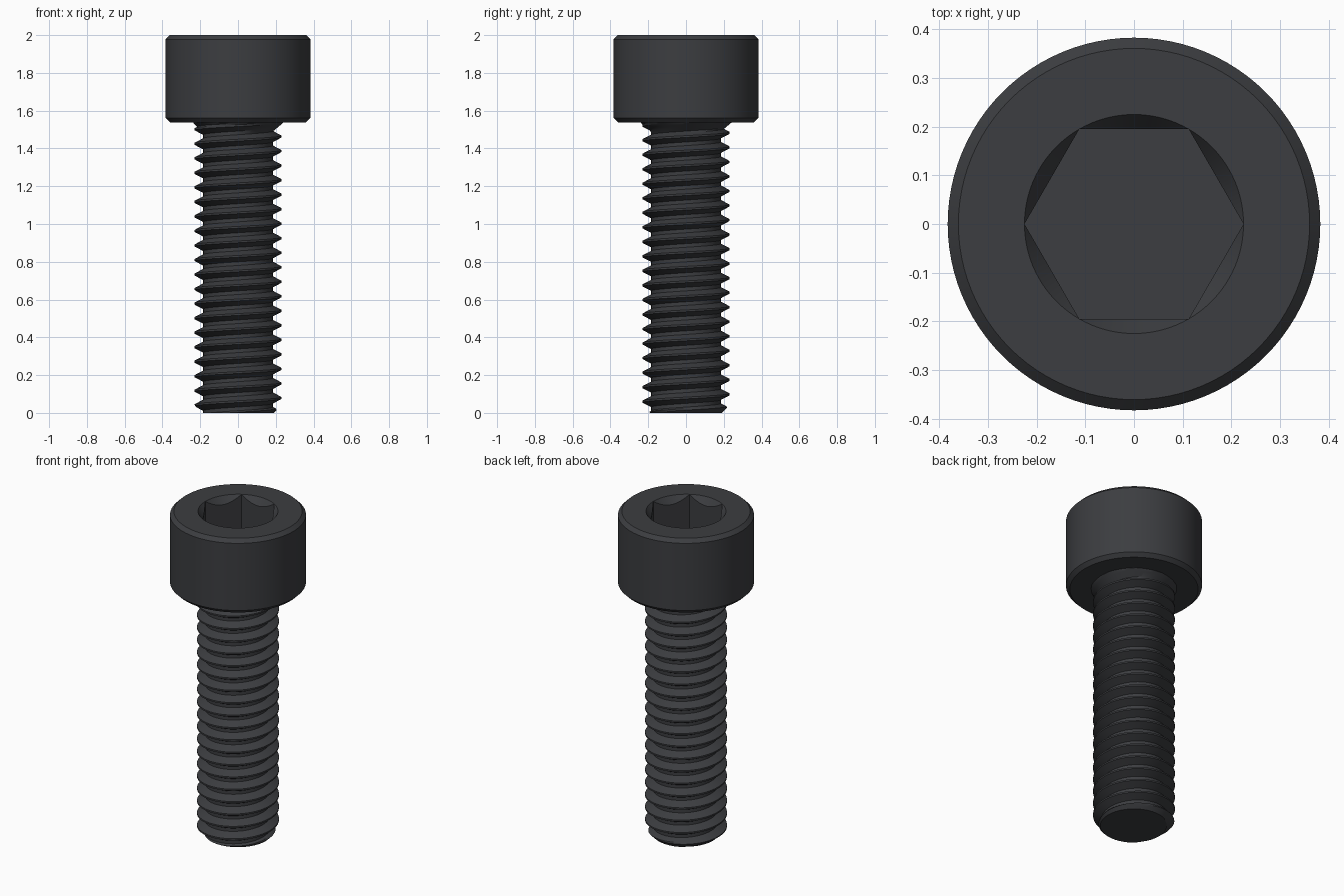
import bpy, bmesh
from math import sin, cos, tan, pi, radians

if "Cube" in bpy.data.objects:
    bpy.data.objects.remove(bpy.data.objects["Cube"])

HEAD_Z, TOP = 1.5385, 2.0
PITCH, MAJOR, MINOR = 0.0769, 0.2305, 0.184
N = 96

steel = bpy.data.materials.new("dark_steel")
steel.diffuse_color = (0.045, 0.047, 0.052, 1)
steel.use_nodes = True
steel.node_tree.nodes["Principled BSDF"].inputs["Base Color"].default_value = steel.diffuse_color


def finish(name, bm):
    bmesh.ops.remove_doubles(bm, verts=bm.verts, dist=1e-5)
    bmesh.ops.holes_fill(bm, edges=[e for e in bm.edges if e.is_boundary], sides=0)
    bmesh.ops.recalc_face_normals(bm, faces=bm.faces)
    mesh = bpy.data.meshes.new(name)
    bm.to_mesh(mesh)
    bm.free()
    mesh.materials.append(steel)
    obj = bpy.data.objects.new(name, mesh)
    bpy.context.collection.objects.link(obj)
    bpy.ops.object.select_all(action='DESELECT')
    obj.select_set(True)
    bpy.context.view_layer.objects.active = obj
    bpy.ops.object.shade_smooth_by_angle(angle=radians(25))
    return obj


# Head: turned outline that blends into a hexagonal socket
APOTHEM = 0.195
RIM = APOTHEM / cos(pi / 6)


def hex_radius(t):
    return APOTHEM / cos((t % (pi / 3)) - pi / 6)


def circle(r, z):
    return lambda t: (r, z)


rings = [
    circle(0.20, HEAD_Z), circle(0.361, HEAD_Z), circle(0.383, HEAD_Z + 0.022),
    circle(0.383, TOP - 0.022), circle(0.361, TOP), circle(RIM, TOP),
    lambda t: (hex_radius(t), TOP - 1.4 * (RIM - hex_radius(t))),
    lambda t: (hex_radius(t), TOP - 0.23),
]
bm = bmesh.new()
rows = []
for ring in rings:
    row = []
    for i in range(N):
        t = 2 * pi * i / N
        r, z = ring(t)
        row.append(bm.verts.new((r * cos(t), r * sin(t), z)))
    rows.append(row)
for a, b in zip(rows, rows[1:]):
    for i in range(N):
        j = (i + 1) % N
        bm.faces.new((a[i], a[j], b[j], b[i]))
finish("socket_head", bm)

# Threaded shank: rows follow the helix and are clamped at both ends
STEPS = (-1 / 16, 1 / 16, 0.165, 0.27, 3 / 8, 5 / 8, 0.73, 0.835)
END_Z = HEAD_Z + 0.01


def thread_radius(t, z):
    u = ((z - 0.002) / PITCH - t / (2 * pi)) % 1
    d = min(u, 1 - u)
    k = min(max((d - 1 / 16) / (3 / 8 - 1 / 16), 0), 1)
    r = MAJOR + (MINOR - MAJOR) * k
    r = min(r, 0.19 + z)                              # chamfered tip
    return max(r, 0.243 - 1.2 * max(HEAD_Z - z, 0))   # flare under the head


bm = bmesh.new()
rows = []
for turn in range(-2, int(END_Z / PITCH) + 3):
    for s in STEPS:
        row = []
        for i in range(N):
            t = 2 * pi * i / N
            z = 0.002 + PITCH * (turn + s + i / N)
            z = min(max(z, 0), END_Z)
            r = thread_radius(t, z)
            row.append(bm.verts.new((r * cos(t), r * sin(t), z)))
        rows.append(row)
P = len(STEPS)
for k in range(len(rows) - 1):
    for i in range(N):
        if i < N - 1:
            quad = (rows[k][i], rows[k][i + 1], rows[k + 1][i + 1], rows[k + 1][i])
        elif k + 1 + P < len(rows):
            # the last column joins the row one turn higher
            quad = (rows[k][i], rows[k + P][0], rows[k + 1 + P][0], rows[k + 1][i])
        else:
            continue
        bm.faces.new(quad)
finish("threaded_shank", bm)
